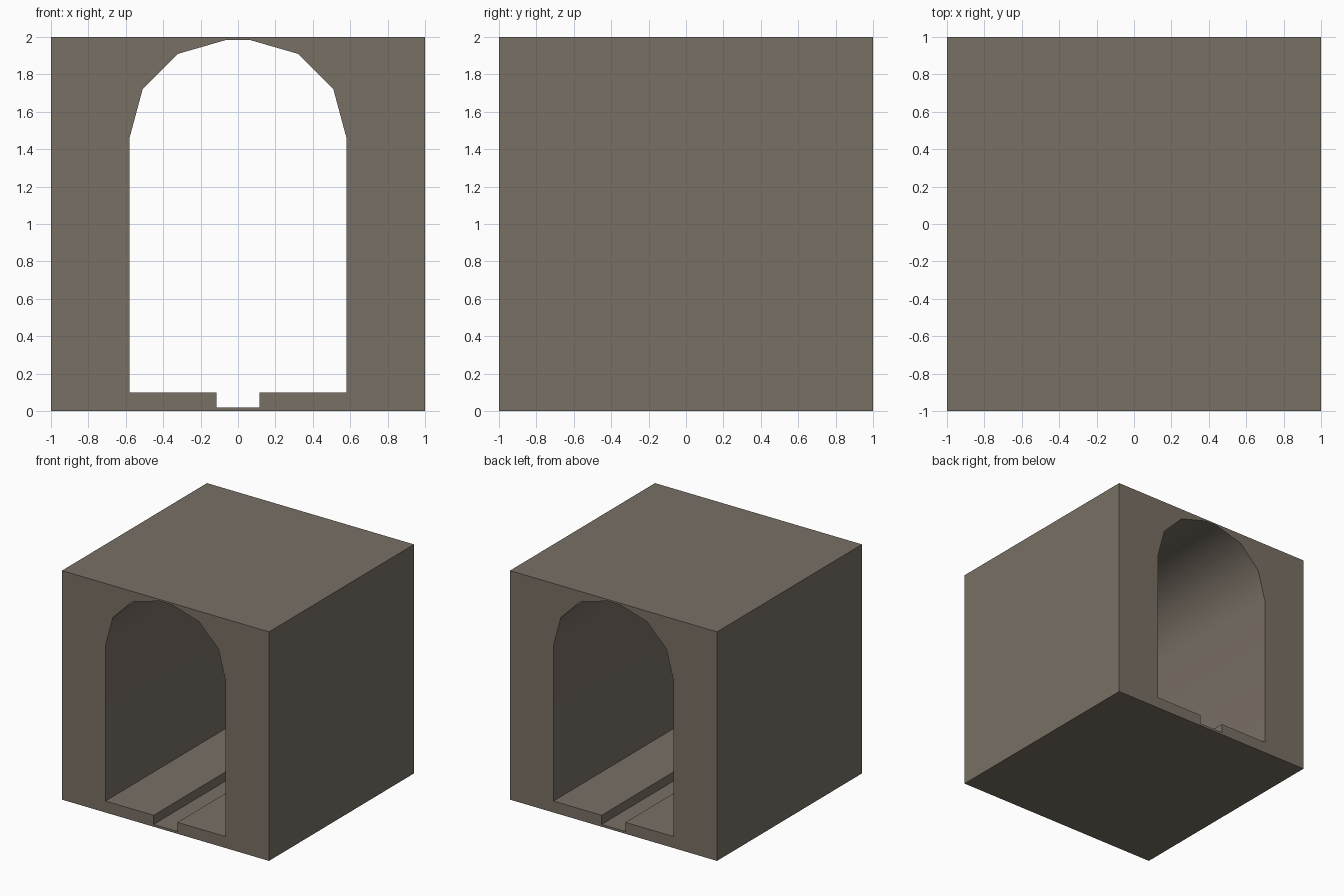
import bpy, bmesh, math

if "Cube" in bpy.data.objects:
    bpy.data.objects.remove(bpy.data.objects["Cube"])

# Single flat stone colour
stone = bpy.data.materials.new("brown_stone")
stone.diffuse_color = (0.19, 0.16, 0.13, 1.0)
stone.use_nodes = True
stone.node_tree.nodes["Principled BSDF"].inputs["Base Color"].default_value = stone.diffuse_color


def mirrored(half):
    """Close a right-hand half profile (bottom to top) by mirroring in x."""
    return half + [(-x, z) for x, z in reversed(half)]


# Square block outline, and tunnel opening with drain channel and faceted arch
block = mirrored([(1, 0), (1, 2)])
opening = mirrored([(0.115, 0.02), (0.115, 0.10), (0.58, 0.10), (0.58, 1.46),
                    (0.51, 1.72), (0.32, 1.91), (0.06, 1.985)])

bm = bmesh.new()
edges = []
for profile in (block, opening):
    verts = [bm.verts.new((x, -1, z)) for x, z in profile]
    edges += [bm.edges.new((a, b)) for a, b in zip(verts, verts[1:] + verts[:1])]

# Fill the front wall around the opening and extrude it to the back
bmesh.ops.triangle_fill(bm, edges=edges, use_beauty=True, use_dissolve=False)
front = bm.faces[:]
extruded = bmesh.ops.extrude_face_region(bm, geom=front, use_keep_orig=True)
back_verts = [g for g in extruded["geom"] if isinstance(g, bmesh.types.BMVert)]
bmesh.ops.translate(bm, verts=back_verts, vec=(0, 2, 0))
bmesh.ops.recalc_face_normals(bm, faces=bm.faces[:])

mesh = bpy.data.meshes.new("tunnel_section")
bm.to_mesh(mesh)
bm.free()
mesh.materials.append(stone)
tunnel = bpy.data.objects.new("tunnel_section", mesh)
bpy.context.collection.objects.link(tunnel)

# Smooth the vault, keep block corners and channel edges sharp
bpy.context.view_layer.objects.active = tunnel
tunnel.select_set(True)
bpy.ops.object.shade_smooth_by_angle(angle=math.radians(35))
